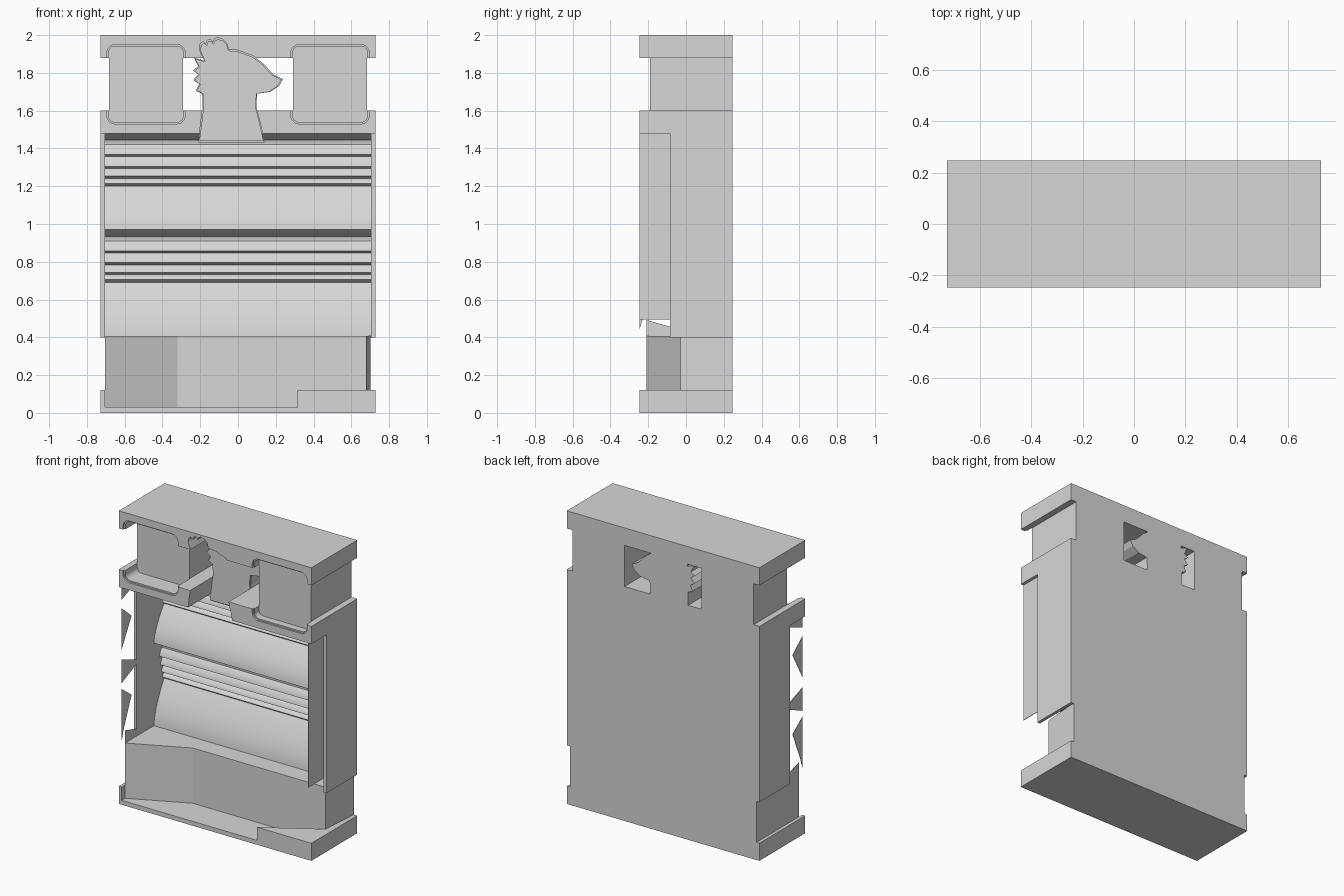
import bpy, math
from mathutils import Vector

cube = bpy.data.objects.get("Cube")
if cube:
    bpy.data.objects.remove(cube, do_unlink=True)

stone = bpy.data.materials.new("light_grey")
stone.use_nodes = True
GREY = (0.68, 0.68, 0.68, 1)
stone.diffuse_color = GREY
stone.node_tree.nodes["Principled BSDF"].inputs["Base Color"].default_value = GREY

HALF, FRONT, BACK = 0.727, -0.247, 0.247


def prism(name, outline, axis, a, b):
    """Extrude a 2D outline along an axis from a to b."""
    place = {"x": lambda p, t: (t, p[0], p[1]),
             "y": lambda p, t: (p[0], t, p[1]),
             "z": lambda p, t: (p[0], p[1], t)}[axis]
    n = len(outline)
    verts = [place(p, t) for t in (a, b) for p in outline]
    faces = [list(range(n)), list(range(n, 2 * n))]
    faces += [[i, (i + 1) % n, n + (i + 1) % n, n + i] for i in range(n)]
    mesh = bpy.data.meshes.new(name)
    mesh.from_pydata(verts, [], faces)
    mesh.materials.append(stone)
    obj = bpy.data.objects.new(name, mesh)
    bpy.context.collection.objects.link(obj)
    bpy.context.view_layer.objects.active = obj
    bpy.ops.object.select_all(action="DESELECT")
    obj.select_set(True)
    bpy.ops.object.mode_set(mode="EDIT")
    bpy.ops.mesh.select_all(action="SELECT")
    bpy.ops.mesh.normals_make_consistent(inside=False)
    bpy.ops.object.mode_set(mode="OBJECT")
    return obj


def box(name, x0, x1, y0, y1, z0, z1):
    return prism(name, [(x0, y0), (x1, y0), (x1, y1), (x0, y1)], "z", z0, z1)


def cut(obj, cutter):
    """Subtract the cutter from the object and discard the cutter."""
    cutter.hide_render = True
    mod = obj.modifiers.new("cut", "BOOLEAN")
    mod.operation, mod.solver, mod.object = "DIFFERENCE", "EXACT", cutter
    bpy.context.view_layer.objects.active = obj
    bpy.ops.object.modifier_apply(modifier=mod.name)
    bpy.data.objects.remove(cutter, do_unlink=True)


def rounded_rect(x0, x1, z0, z1, r):
    corners = [(x1 - r, z1 - r), (x0 + r, z1 - r), (x0 + r, z0 + r), (x1 - r, z0 + r)]
    return [(cx + r * math.cos(t), cz + r * math.sin(t))
            for k, (cx, cz) in enumerate(corners)
            for t in [math.pi / 2 * (k + i / 6) for i in range(7)]]


def window(side, inset):
    """Rounded outline around one square block."""
    x0, x1 = sorted((side * (0.28 + inset), side * (0.695 - inset)))
    return rounded_rect(x0, x1, 1.53 + inset, 1.95 - inset, 0.045 - inset)


def band(z_top, z_bottom, y_in, y_out, count):
    """Curved band that leans forward towards its lower edge."""
    return [(y_out + (y_in - y_out) * (1 - i / count) ** 1.6, z_top + (z_bottom - z_top) * i / count)
            for i in range(count + 1)]


# Base slab with a skewed sunken floor
base = box("base_slab", -HALF, HALF, FRONT, BACK, 0, 0.12)
floor = [(-0.705, -0.3), (0.23, -0.3), (0.315, FRONT), (0.69, -0.02), (0.5, 0), (-0.3, 0), (-0.705, -0.19)]
cut(base, prism("floor_cutter", floor, "z", 0.03, 0.3))

# Lower wall with a slanted left part
prism("lower_wall", [(-0.705, -0.21), (-0.32, -0.03), (0.68, -0.03), (0.702, BACK), (-0.705, BACK)],
      "z", 0.025, 0.407)

# Main body shell
box("back_panel", -HALF, HALF, 0.235, BACK, 0.4, 1.6)
for side, name in ((-1, "right"), (1, "left")):
    x0, x1 = sorted((side * 0.705, side * HALF))
    box(name + "_side_wall", x0, x1, -0.085, BACK, 0.4, 1.5)

# Ribbed relief: a cove and four small ribs above each broad curved band
cove = [(0.1, 0), (0.125, -0.012), (0.155, -0.03), (0.18, -0.036), (0.185, -0.048)]
ribs = [(0.06, 0.113), (0.123, 0.175), (0.186, 0.226), (0.238, 0.265)]
profile = []
for top, bottom in ((1.48, 0.97), (0.97, 0.407)):
    profile += [(y, top + dz) for y, dz in cove]
    for k, (start, end) in enumerate(ribs):
        profile += band(top - start, top - end, 0.185 + 0.01 * k, 0.16 + 0.01 * k, 5)
    profile += band(top - 0.28, bottom, 0.21, 0.1, 10)[:-1]
profile += [(0.1, 0.407), (0.24, 0.407), (0.24, 1.48)]
prism("ribbed_relief", profile, "x", -0.705, 0.705)
bpy.ops.object.shade_smooth_by_angle(angle=math.radians(25))

# Thin left cheek and the broken right cheek
cheek = [(FRONT, 0.495), (-0.08, 0.495), (-0.08, 1.485), (FRONT, 1.485)]
prism("left_cheek", cheek, "x", 0.703, 0.706)
shards = [
    [(FRONT, 1.4), (-0.085, 1.46), (-0.085, 1.485), (FRONT, 1.485)],
    [(FRONT, 1.06), (-0.14, 1.25), (FRONT, 1.34)],
    [(FRONT, 0.83), (-0.085, 0.9), (-0.085, 0.93), (FRONT, 0.99)],
    [(FRONT, 0.44), (-0.225, 0.51), (-0.14, 0.71), (FRONT, 0.79)],
    [(-0.21, 0.4), (-0.08, 0.4), (-0.08, 0.455), (-0.21, 0.492)],
]
for i, shard in enumerate(shards):
    prism(f"right_cheek_shard_{i + 1}", shard, "x", -0.708, -0.705)

# Head silhouette with crest and neck tufts, framed by a narrow rim
head_outline = [
    (-0.205, 1.44), (0.135, 1.44), (0.113, 1.54), (0.093, 1.62), (0.098, 1.69), (0.165, 1.7), (0.21, 1.73),
    (0.23, 1.765), (0.18, 1.79), (0.13, 1.845), (0.075, 1.885), (0.0, 1.913), (-0.05, 1.918), (-0.06, 1.95),
    (-0.08, 1.97), (-0.105, 1.978), (-0.122, 1.97), (-0.13, 1.952), (-0.14, 1.968), (-0.158, 1.966),
    (-0.165, 1.945), (-0.18, 1.958), (-0.195, 1.945), (-0.2, 1.92), (-0.185, 1.885),
    (-0.175, 1.86), (-0.228, 1.875), (-0.205, 1.83), (-0.232, 1.81), (-0.205, 1.79), (-0.232, 1.76),
    (-0.2, 1.74), (-0.218, 1.705), (-0.185, 1.69), (-0.182, 1.62)]
centre = Vector((-0.03, 1.7))
rim = [tuple(centre + (Vector(p) - centre) * 1.03) for p in head_outline]
prism("head_silhouette", head_outline, "y", -0.01, 0.1)
prism("head_rim", rim, "y", 0.0, BACK)

# Upper and middle slabs, notched around the head and the two blocks
BLOCKS = ((-1, "right", -0.11), (1, "left", -0.19))
for name, z0, z1 in (("top_slab", 1.88, 2.0), ("middle_slab", 1.48, 1.6)):
    slab = box(name, -HALF, HALF, FRONT, BACK, z0, z1)
    cut(slab, prism("head_cutter", rim, "y", -0.3, 0.01))
    for side, label, y in BLOCKS:
        cut(slab, prism("rim_cutter", window(side, 0), "y", -0.3, -0.235))
        cut(slab, prism("block_cutter", window(side, 0.009), "y", -0.3, y + 0.005))

# Square blocks between the slabs
for side, label, y in BLOCKS:
    prism(label + "_block", window(side, 0.011), "y", y, BACK)
